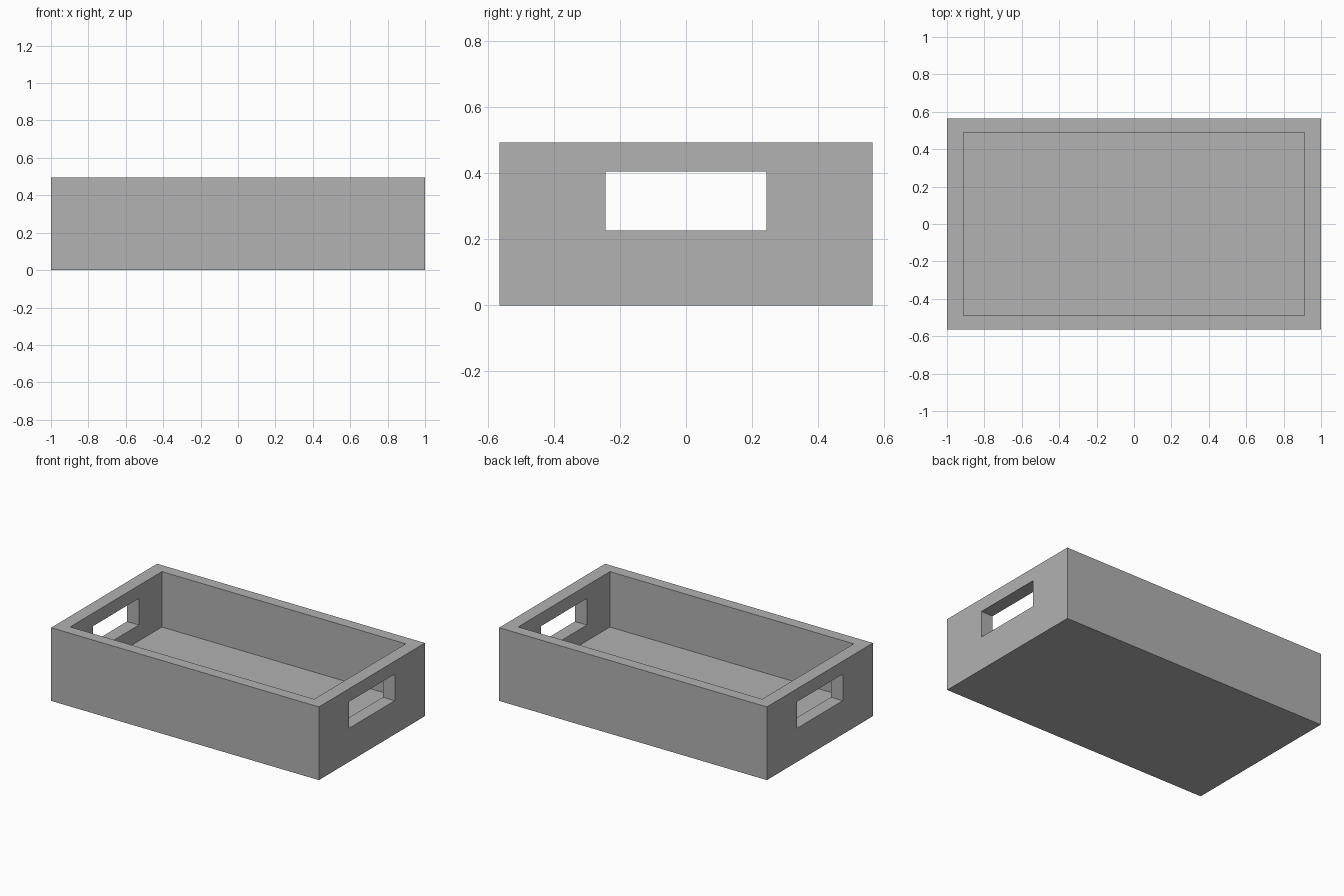
import bpy

if "Cube" in bpy.data.objects:
    bpy.data.objects.remove(bpy.data.objects["Cube"], do_unlink=True)

# Crate dimensions
LENGTH, WIDTH, HEIGHT = 2.0, 1.13, 0.494
INNER_LENGTH, INNER_WIDTH, FLOOR = 1.822, 0.977, 0.12
GRIP_WIDTH, GRIP_LOW, GRIP_HIGH = 0.488, 0.227, 0.406

grey = bpy.data.materials.new("plain grey")
grey.use_nodes = True
colour = (0.445, 0.445, 0.445, 1)
grey.diffuse_color = colour
grey.node_tree.nodes["Principled BSDF"].inputs["Base Color"].default_value = colour


def box(name, length, width, low, high):
    """Centred box standing between two heights."""
    bpy.ops.mesh.primitive_cube_add(size=1, location=(0, 0, (low + high) / 2))
    obj = bpy.context.object
    obj.name = name
    obj.scale = (length, width, high - low)
    bpy.ops.object.transform_apply(location=True, rotation=False, scale=True)
    obj.data.materials.append(grey)
    return obj


def cut(target, cutter):
    """Subtract the cutter, then discard it."""
    cutter.hide_render = True
    mod = target.modifiers.new(cutter.name, "BOOLEAN")
    mod.operation = "DIFFERENCE"
    mod.solver = "EXACT"
    mod.object = cutter
    bpy.context.view_layer.objects.active = target
    bpy.ops.object.modifier_apply(modifier=mod.name)
    bpy.data.objects.remove(cutter, do_unlink=True)


# Solid block, hollowed from above, with a grip slot through both ends
crate = box("crate", LENGTH, WIDTH, 0, HEIGHT)
cut(crate, box("hollow", INNER_LENGTH, INNER_WIDTH, FLOOR, HEIGHT + 0.2))
cut(crate, box("grip_slots", LENGTH + 0.2, GRIP_WIDTH, GRIP_LOW, GRIP_HIGH))
